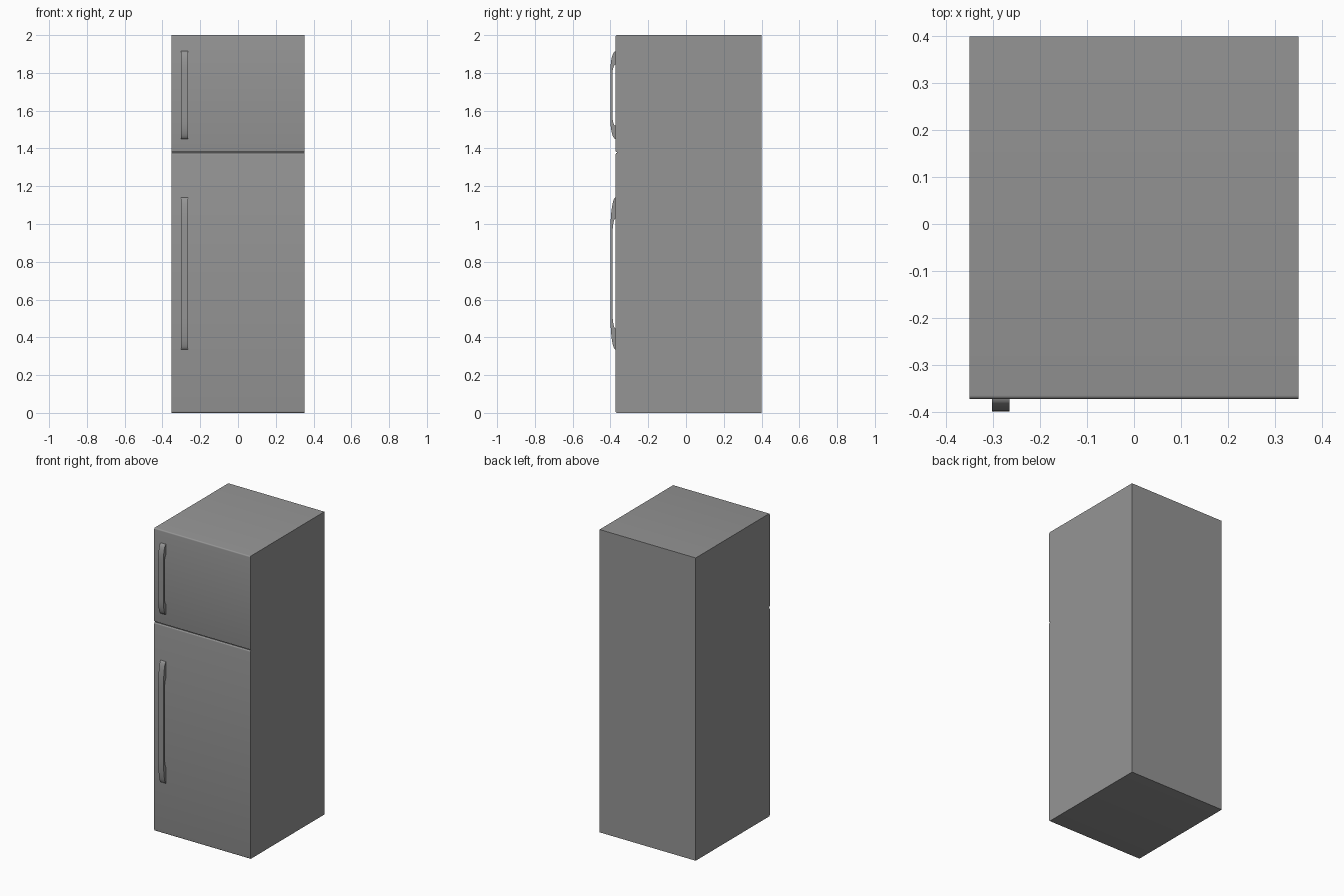
import bpy, bmesh, math

if "Cube" in bpy.data.objects:
    bpy.data.objects.remove(bpy.data.objects["Cube"])

FRONT, BACK = -0.373, 0.40
HALF_W, HEIGHT, SPLIT = 0.351, 2.0, 1.378

# Dark grey finish shared by all parts
finish = bpy.data.materials.new("dark_grey")
finish.diffuse_color = (0.30, 0.30, 0.30, 1)
finish.use_nodes = True
finish.node_tree.nodes["Principled BSDF"].inputs["Base Color"].default_value = finish.diffuse_color


def extrude_profile(name, pts, x0, x1, angle=35):
    """Extrude a closed (y, z) outline from x0 to x1."""
    bm = bmesh.new()
    face = bm.faces.new([bm.verts.new((x0, y, z)) for y, z in pts])
    out = bmesh.ops.extrude_face_region(bm, geom=[face])
    moved = [v for v in out["geom"] if isinstance(v, bmesh.types.BMVert)]
    bmesh.ops.translate(bm, verts=moved, vec=(x1 - x0, 0, 0))
    bmesh.ops.recalc_face_normals(bm, faces=bm.faces)
    mesh = bpy.data.meshes.new(name)
    bm.to_mesh(mesh)
    bm.free()
    mesh.materials.append(finish)
    obj = bpy.data.objects.new(name, mesh)
    bpy.context.collection.objects.link(obj)
    bpy.context.view_layer.objects.active = obj
    obj.select_set(True)
    bpy.ops.object.shade_smooth_by_angle(angle=math.radians(angle))
    obj.select_set(False)
    return obj


def rounded_front(z_low, z_high, r=0.008, steps=4):
    """Door front outline, bottom to top, with rounded edges."""
    arc = [i * math.pi / 2 / steps for i in range(steps + 1)]
    low = [(FRONT + r - r * math.sin(a), z_low + r - r * math.cos(a)) for a in arc]
    high = [(y, z_low + z_high - z) for y, z in reversed(low)]
    return low + high


def bow(reach, z_low, z_high, run, steps=8):
    """Bowed curve leaving the door, running straight, and returning."""
    arc = [i * math.pi / 2 / steps for i in range(steps + 1)]
    low = [(FRONT - reach * math.sin(a), z_low + run * (1 - math.cos(a))) for a in arc]
    high = [(y, z_low + z_high - z) for y, z in reversed(low)]
    return low + high


# Cabinet with two rounded door fronts and the groove between them
gap = 0.002
outline = (rounded_front(0, SPLIT - gap) + rounded_front(SPLIT + gap, HEIGHT)
           + [(BACK, HEIGHT), (BACK, 0)])
extrude_profile("fridge_body", outline, -HALF_W, HALF_W)

# Bowed door handles: name, bottom, top, length of curved ends, foot length
for name, z0, z1, run, foot in [("freezer_handle", 1.45, 1.915, 0.10, 0.07),
                                ("fridge_handle", 0.335, 1.14, 0.17, 0.11)]:
    outer = bow(0.027, z0, z1, run)
    inner = bow(0.017, z0 + foot, z1 - foot, run * 0.6)
    extrude_profile(name, outer + inner[::-1], -0.303, -0.265)
